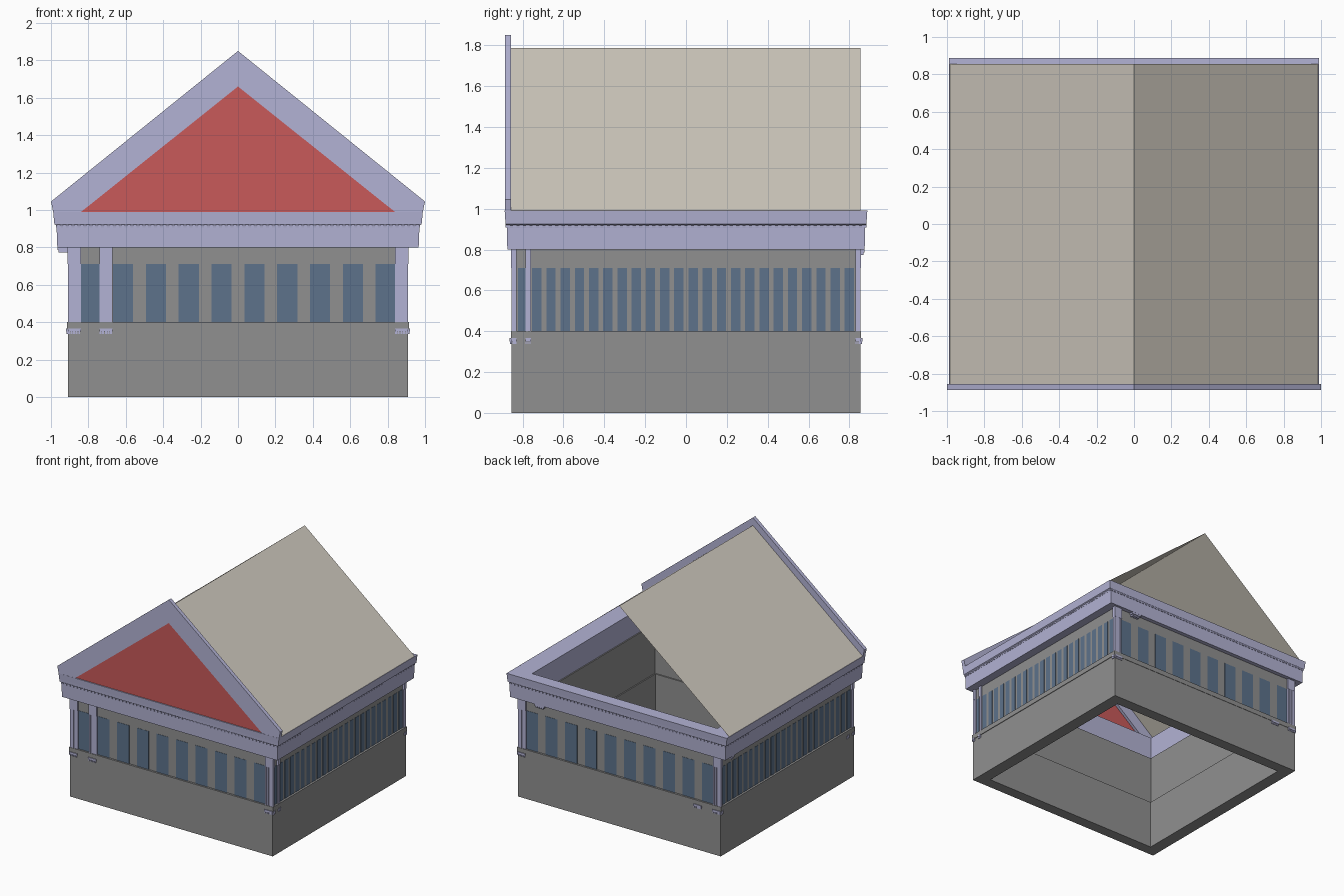
import bpy, bmesh
from mathutils import Matrix, Vector

if "Cube" in bpy.data.objects:
    bpy.data.objects.remove(bpy.data.objects["Cube"])


def material(name, rgb):
    m = bpy.data.materials.new(name)
    m.diffuse_color = (*rgb, 1)
    m.use_nodes = True
    m.node_tree.nodes["Principled BSDF"].inputs["Base Color"].default_value = m.diffuse_color
    return m


STONE = material("stone", (0.28, 0.28, 0.28))
TRIM = material("lavender_trim", (0.45, 0.45, 0.66))
GLASS = material("blue_glass", (0.11, 0.17, 0.26))
RED = material("red_panel", (0.58, 0.10, 0.10))
TILE = material("roof_tan", (0.62, 0.58, 0.51))


def finish(name, bm, mat, normals=True):
    if normals:
        bmesh.ops.recalc_face_normals(bm, faces=bm.faces)
    me = bpy.data.meshes.new(name)
    bm.to_mesh(me)
    bm.free()
    me.materials.append(mat)
    ob = bpy.data.objects.new(name, me)
    bpy.context.collection.objects.link(ob)
    return ob


def box(bm, lo, hi):
    lo, hi = Vector(lo), Vector(hi)
    m = Matrix.Translation((lo + hi) / 2) @ Matrix.Diagonal((*(hi - lo), 1))
    bmesh.ops.create_cube(bm, size=1, matrix=m)


def ring(name, profile, mat):
    """Sweep a closed profile of (half x, half y, z) around a rectangle."""
    bm = bmesh.new()
    loops = [[bm.verts.new((sx * hx, sy * hy, z)) for sx, sy in
              ((-1, -1), (1, -1), (1, 1), (-1, 1))] for hx, hy, z in profile]
    for a, b in zip(loops, loops[1:] + loops[:1]):
        for i in range(4):
            j = (i + 1) % 4
            bm.faces.new((a[i], a[j], b[j], b[i]))
    return finish(name, bm, mat)


def side_box(bm, side, u0, u1, d0, d1, z0, z1):
    """Box on a wall: u runs along it, d is the distance from the centre."""
    if side == "front":
        box(bm, (u0, -d1, z0), (u1, -d0, z1))
    elif side == "back":
        box(bm, (-u1, d0, z0), (-u0, d1, z1))
    elif side == "right":
        box(bm, (d0, u0, z0), (d1, u1, z1))
    else:
        box(bm, (-d1, -u1, z0), (-d0, -u0, z1))


# Hollow walls: thick plinth, slight ledge, recessed window storey
X, Y = 0.91, 0.855
ring("lower_wall", [(X, Y, 0), (X, Y, 0.36), (X + .005, Y + .003, 0.36),
                    (X + .005, Y + .003, 0.4), (.81, .765, 0.4), (.81, .765, 0)], STONE)
ring("upper_wall", [(.897, .842, 0.4), (.897, .842, 0.8),
                    (.82, .775, 0.8), (.82, .775, 0.4)], STONE)

# Entablature and flaring cornice
ring("entablature", [(.966, .875, .8), (.97, .877, .905), (.972, .879, .918),
                     (.982, .884, .925), (.984, .885, .945), (.988, .888, .99),
                     (.83, .785, .99), (.83, .785, .8)], TRIM)

# (half width of wall, wall distance, entablature distance, window count, pilaster width)
SIDES = {"front": (X, Y, .875, 10, .07), "back": (X, Y, .875, 10, .07),
         "right": (Y, X, .966, 24, .026), "left": (Y, X, .966, 24, .026)}

windows, shafts, bases, caps, dentils = (bmesh.new() for _ in range(5))
for side, (half, dist, ent, count, pw) in SIDES.items():
    # Evenly spaced window strips
    span = 0.79 if count == 10 else 0.80
    step = 2 * span / (count - 1)
    for i in range(count):
        u = -span + i * step
        w = step * 0.305 if count == 10 else step * 0.33
        side_box(windows, side, u - w, u + w, dist - .02, dist - .011, .4, .71)

    # Fluted pilasters: two at one end, one at the other
    second = -0.705 if count == 10 else -0.772
    for c in (-half + pw / 2, second, half - pw / 2):
        a, b = c - pw / 2, c + pw / 2
        if side in ("back", "left") and c == second:
            continue
        side_box(shafts, side, a, b, dist - .02, dist - .004, .4, .8)
        side_box(shafts, side, a, b, dist - .02, dist + .001, .71, .8)
        for k in range(4):
            f = a + pw * k / 4
            side_box(shafts, side, f + pw * .03, f + pw * .22, dist - .02, dist, .4, .71)

    # Carved bases below the pilasters
    places = [-half + pw / 2, second, half - pw / 2]
    if side in ("back", "left"):
        places[1] = -second
        places[1] *= 1
    for c in places:
        # the second base on rear walls sits at the opposite end from its capital
        h = pw / 2
        side_box(bases, side, c - h, c + h, dist - .01, dist + .009, .35, .366)
        for k in range(5):
            f = c - h + pw * k / 5
            side_box(bases, side, f, f + pw * .15, dist - .01, dist + .006, .337, .351)

    # Hanging capital under the entablature on the rear and left walls
    if side in ("back", "left"):
        side_box(caps, side, second - pw * .6, second + pw * .6, dist - .02, ent - .001, .785, .81)
        for k in range(4):
            f = second - pw * .5 + pw * k / 4
            side_box(caps, side, f, f + pw * .18, dist - .02, ent - .006, .772, .786)

    # Dentils below the cornice
    n = 62 if count == 10 else 56
    reach = half + (.05 if count == 10 else .015)
    for i in range(n):
        u = -reach + 2 * reach * i / (n - 1)
        side_box(dentils, side, u - .008, u + .008, ent - .02, ent + .008, .907, .922)

finish("windows", windows, GLASS)
finish("pilasters", shafts, TRIM)
finish("pilaster_bases", bases, TRIM)
finish("hanging_capitals", caps, TRIM)
finish("dentils", dentils, TRIM)

# Pediment frame: outer gable outline joined to the triangular opening
outer = [(-.985, .975), (-1, 1.045), (0, 1.85), (1, 1.045), (.985, .975)]
inner = [(-.845, .985), (-.845, .985), (0, 1.66), (.845, .985), (.845, .985)]
bm = bmesh.new()
for i in range(5):
    j = (i + 1) % 5
    pts = [outer[i], outer[j], inner[j], inner[i]]
    pts = [p for k, p in enumerate(pts) if p not in pts[:k]]
    bm.faces.new([bm.verts.new((x, -.887, z)) for x, z in pts])
bmesh.ops.remove_doubles(bm, verts=bm.verts, dist=1e-5)
ext = bmesh.ops.extrude_face_region(bm, geom=bm.faces[:], use_keep_orig=True)
bmesh.ops.translate(bm, vec=(0, .031, 0),
                    verts=[v for v in ext["geom"] if isinstance(v, bmesh.types.BMVert)])
finish("pediment_frame", bm, TRIM)

# Red gable panel
bm = bmesh.new()
bm.faces.new([bm.verts.new(p) for p in
              ((-.85, -.88, .982), (.85, -.88, .982), (0, -.88, 1.665))])
finish("gable_panel", bm, RED, False)

# Open-backed roof made of two thin slopes
bm = bmesh.new()
f, b = ([bm.verts.new((x, y, z)) for x, z in ((-.985, .99), (0, 1.787), (.985, .99))]
        for y in (-.856, .855))
for i in range(2):
    bm.faces.new((f[i], f[i + 1], b[i + 1], b[i]))
roof = finish("roof", bm, TILE, False)
roof.data.flip_normals() if roof.data.polygons[0].normal.z < 0 else None
